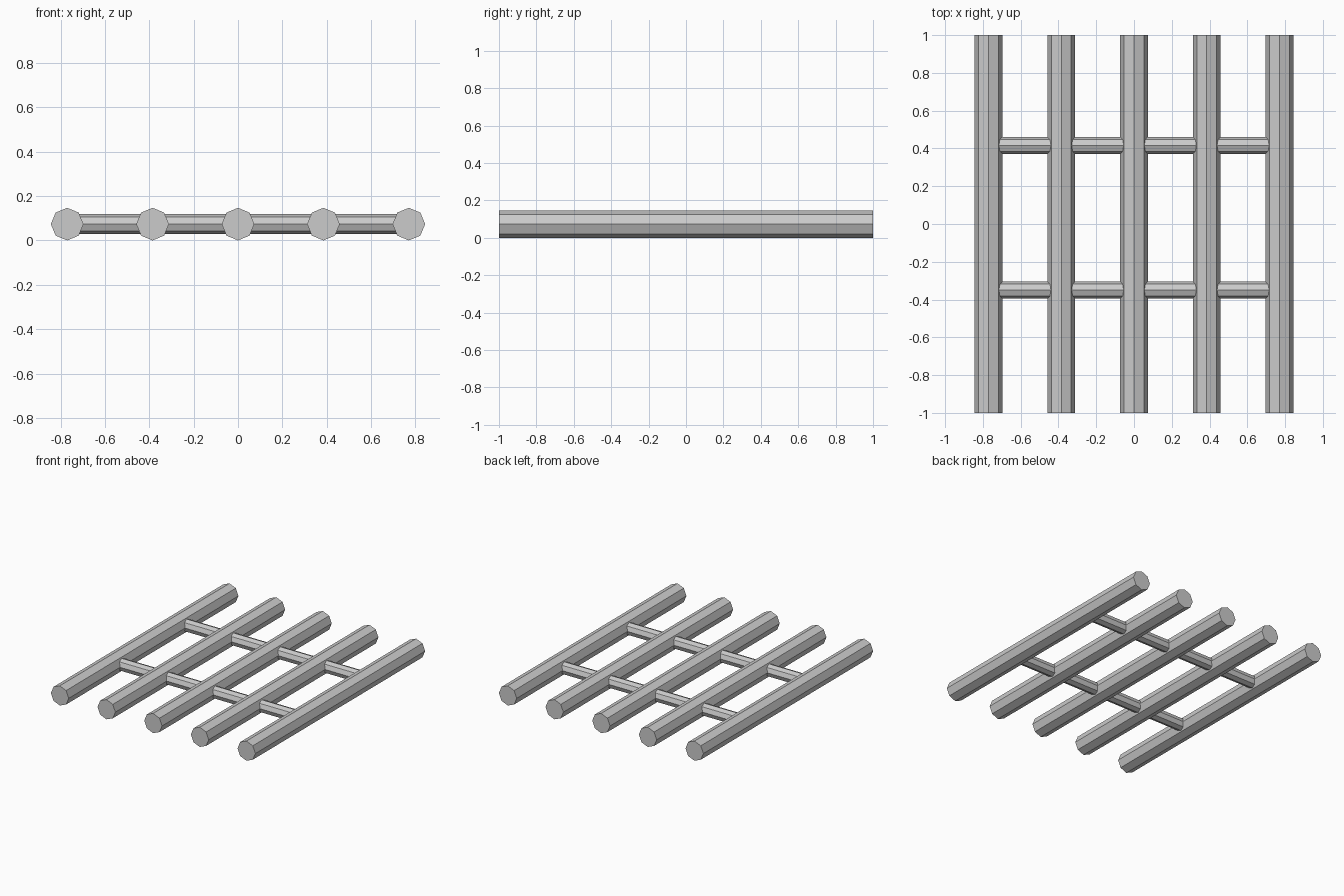
import bpy
from math import pi

if "Cube" in bpy.data.objects:
    bpy.data.objects.remove(bpy.data.objects["Cube"])

BAR_R = 0.0735     # main bar radius, also the centre height
ROD_R = 0.045      # cross rod radius
SPACING = 0.385


def octagonal_bar(name, radius, length, location, rotation):
    bpy.ops.mesh.primitive_cylinder_add(
        vertices=8, radius=radius, depth=length,
        location=location, rotation=rotation)
    obj = bpy.context.object
    obj.name = name
    bpy.ops.object.transform_apply(location=False, rotation=True, scale=True)
    return obj


# Five long parallel bars running front to back
for i in range(5):
    octagonal_bar(f"long_bar_{i + 1}", BAR_R, 2.0,
                  ((i - 2) * SPACING, 0, BAR_R), (pi / 2, 0, 0))

# Two thinner rods threaded through the bars, ending inside the outer ones
for name, y in (("front_cross_rod", -0.35), ("back_cross_rod", 0.416)):
    octagonal_bar(name, ROD_R, 4 * SPACING, (0, y, BAR_R), (0, pi / 2, 0))
